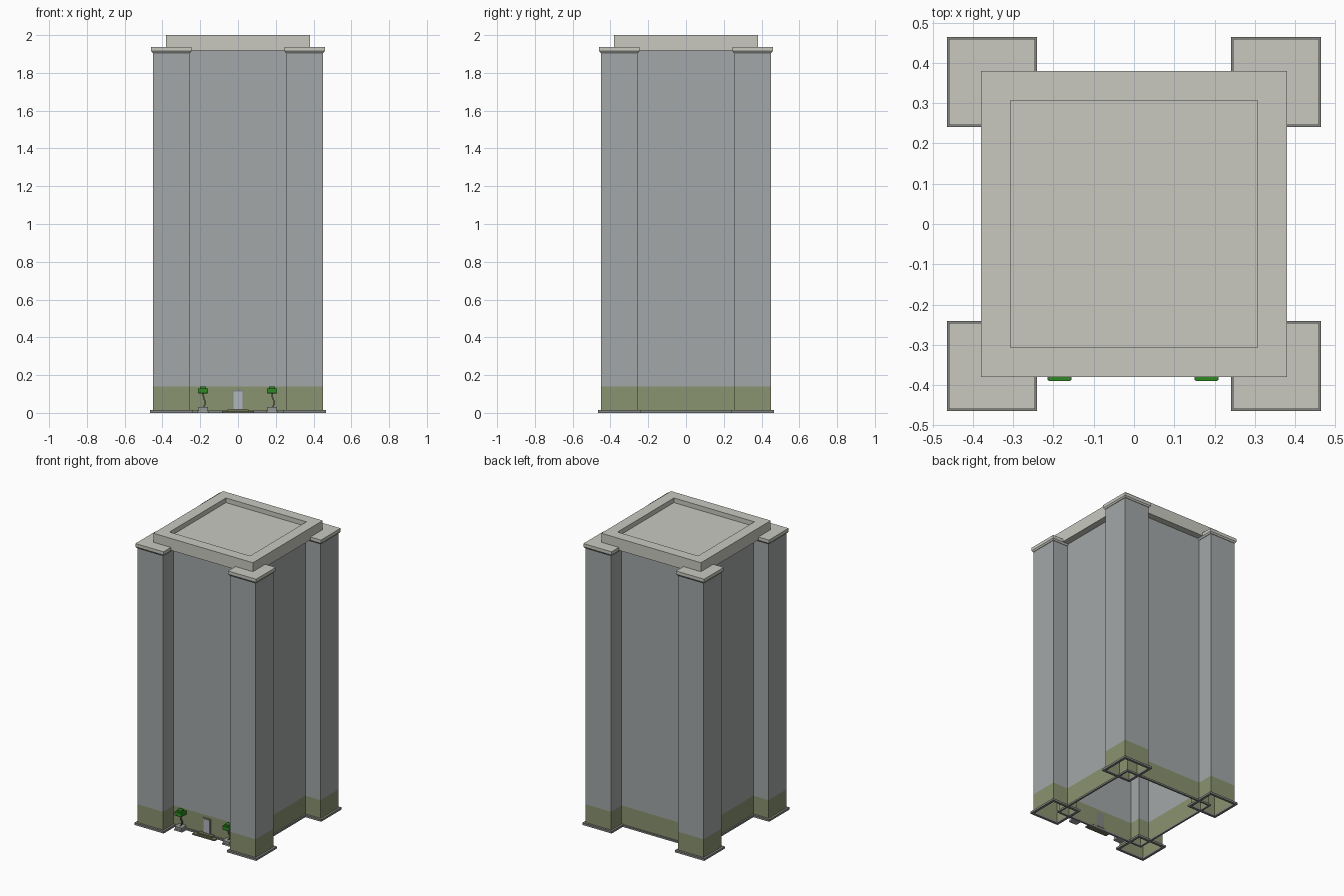
import bpy, bmesh

if "Cube" in bpy.data.objects:
    bpy.data.objects.remove(bpy.data.objects["Cube"])


def srgb(r, g, b):
    f = lambda c: c / 12.92 if c <= 0.04045 else ((c + 0.055) / 1.055) ** 2.4
    return (f(r / 255), f(g / 255), f(b / 255), 1)


def material(name, *rgb):
    m = bpy.data.materials.new(name)
    m.diffuse_color = srgb(*rgb)
    m.use_nodes = True
    m.node_tree.nodes["Principled BSDF"].inputs["Base Color"].default_value = m.diffuse_color
    return m


WALL = material("grey_wall", 163, 167, 168)
BASE = material("olive_base", 138, 147, 112)
ROOF = material("pale_roof", 200, 201, 192)
TRIM = material("dark_trim", 132, 134, 130)
STEP = material("step_olive", 112, 115, 85)
LEAF = material("leaf_green", 46, 136, 34)
STONE = material("planter_stone", 160, 163, 160)
BARK = material("bark", 112, 112, 88)
GLASS = material("door_glass", 176, 182, 188)


def finish(name, bm, *mats):
    bmesh.ops.remove_doubles(bm, verts=bm.verts, dist=1e-6)
    me = bpy.data.meshes.new(name)
    bm.to_mesh(me)
    bm.free()
    for m in mats:
        me.materials.append(m)
    ob = bpy.data.objects.new(name, me)
    bpy.context.collection.objects.link(ob)
    return ob


def loft(name, cx, cy, sections, mats, caps=True, closed=False, rule=None):
    """Stack rectangles (half x, half y, z) and skin them."""
    bm = bmesh.new()
    rows = []
    for hx, hy, z in sections:
        rows.append([bm.verts.new((cx + sx * hx, cy + sy * hy, z))
                     for sx, sy in ((-1, -1), (1, -1), (1, 1), (-1, 1))])
    pairs = list(zip(rows, rows[1:]))
    if closed:
        pairs.append((rows[-1], rows[0]))
    for a, b in pairs:
        for i in range(4):
            j = (i + 1) % 4
            f = bm.faces.new((a[i], a[j], b[j], b[i]))
            if rule:
                f.material_index = rule(f.calc_center_median().z)
    if caps:
        bm.faces.new(rows[0][::-1])
        bm.faces.new(rows[-1])
    return finish(name, bm, *mats)


def box(name, cx, cy, hx, hy, z0, z1, mat):
    return loft(name, cx, cy, [(hx, hy, z0), (hx, hy, z1)], [mat])


def shaft(name, cx, cy, h, top):
    # hollow walls with a painted lower band
    loft(name, cx, cy, [(h, h, 0), (h, h, 0.14), (h, h, top)], [WALL, BASE],
         caps=False, rule=lambda z: 1 if z < 0.14 else 0)


def ring(name, cx, cy, outer, inner, z0, z1, mat):
    loft(name, cx, cy, [(outer, outer, z0), (outer, outer, z1), (inner, inner, z1),
                        (inner, inner, z0)], [mat], caps=False, closed=True)


# main block
W = 0.335
shaft("main_block", 0, 0, W, 1.93)
ring("main_base_trim", 0, 0, W + 0.01, W - 0.002, 0, 0.012, TRIM)

# corner towers with base trim and cap
for sx in (-1, 1):
    for sy in (-1, 1):
        x, y = sx * 0.353, sy * 0.353
        shaft("corner_tower", x, y, 0.097, 1.915)
        ring("corner_base_trim", x, y, 0.112, 0.095, 0, 0.014, TRIM)
        loft("corner_cap", x, y, [(0.1, 0.1, 1.906), (0.107, 0.107, 1.916),
                                  (0.107, 0.107, 1.938)], [ROOF])

# roof slab with sunken middle
loft("roof_slab", 0, 0, [(0.38, 0.38, 1.918), (0.38, 0.38, 2.0), (0.307, 0.307, 2.0),
                         (0.307, 0.307, 1.968)], [ROOF])

# entrance steps and door
box("lower_step", 0, -W - 0.02, 0.085, 0.022, 0, 0.009, STEP)
box("upper_step", 0, -W - 0.013, 0.055, 0.014, 0.009, 0.018, STEP)
box("door_frame", 0, -W - 0.001, 0.03, 0.004, 0.018, 0.12, TRIM)
box("door_panel", 0, -W - 0.003, 0.023, 0.004, 0.02, 0.112, GLASS)

# potted trees beside the door
for x in (-0.185, 0.18):
    y = -W - 0.028
    box("planter_foot", x, y, 0.03, 0.025, 0, 0.01, STONE)
    loft("planter", x, y, [(0.024, 0.022, 0.01), (0.027, 0.025, 0.03)], [STONE])
    # bent trunk
    p = [(0, 0.028), (0.011, 0.045), (0.013, 0.058), (0.003, 0.078), (0.001, 0.106)]
    bm = bmesh.new()
    rows = [[bm.verts.new((x + dx + a, y + b, z))
             for a, b in ((-.004, -.004), (.004, -.004), (.004, .004), (-.004, .004))]
            for dx, z in p]
    for a, b in zip(rows, rows[1:]):
        for i in range(4):
            bm.faces.new((a[i], a[(i + 1) % 4], b[(i + 1) % 4], b[i]))
    finish("trunk", bm, BARK)
    loft("tree_crown", x, y, [(0.022, 0.022, 0.102), (0.027, 0.027, 0.106),
                              (0.027, 0.027, 0.13)], [LEAF])
    box("tree_crown_top", x, y, 0.016, 0.016, 0.13, 0.141, LEAF)
